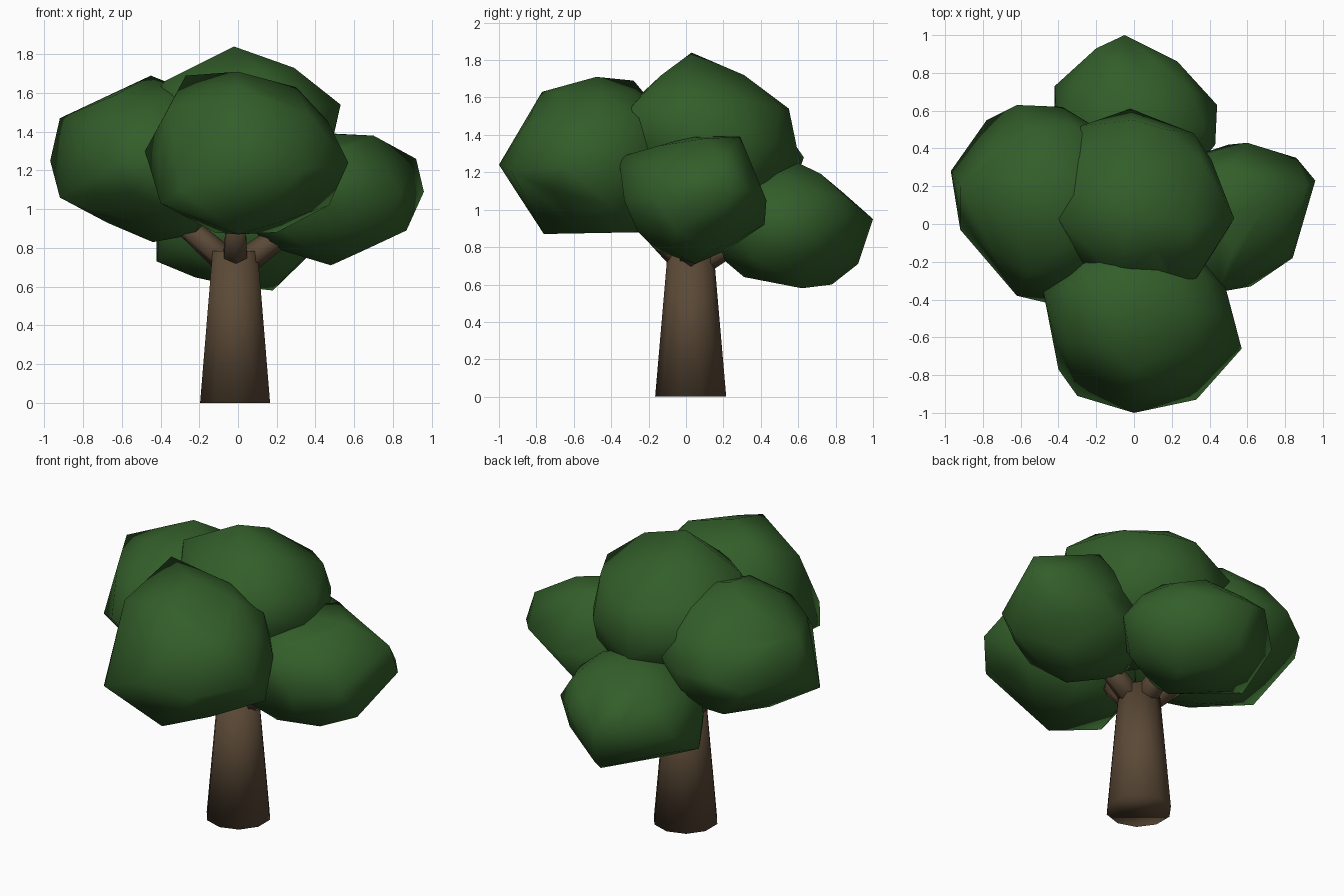
import bpy, bmesh, math
from mathutils import Vector


def material(name, rgb):
    m = bpy.data.materials.new(name)
    m.diffuse_color = (*rgb, 1)
    return m


LEAF = material("leaf green", (0.033, 0.112, 0.023))
BARK = material("bark brown", (0.103, 0.066, 0.037))


def finish(bm, name, mat, angle):
    bmesh.ops.recalc_face_normals(bm, faces=bm.faces)
    me = bpy.data.meshes.new(name)
    bm.to_mesh(me)
    bm.free()
    me.materials.append(mat)
    ob = bpy.data.objects.new(name, me)
    bpy.context.collection.objects.link(ob)
    for o in bpy.context.selected_objects:
        o.select_set(False)
    ob.select_set(True)
    bpy.context.view_layer.objects.active = ob
    bpy.ops.object.shade_smooth_by_angle(angle=math.radians(angle))
    return ob


def blob(name, centre, radii, corners):
    """Low-poly ball stretched over a few jutting corners."""
    bm = bmesh.new()
    bmesh.ops.create_icosphere(bm, subdivisions=2, radius=1)
    tips = [Vector(c) for c in corners]
    pts = [Vector(c + r * d for c, r, d in zip(centre, radii, v.co.normalized()))
           for v in bm.verts]
    bm.clear()
    for p in tips + [p for p in pts if min((p - t).length for t in tips) > 0.13]:
        bm.verts.new(p)
    bmesh.ops.convex_hull(bm, input=bm.verts)
    loose = [v for v in bm.verts if not v.link_faces]
    bmesh.ops.delete(bm, geom=loose, context='VERTS')
    return finish(bm, name, LEAF, 75)


def limb(name, start, end, r1, r2, sides):
    """Tapered round limb between two points."""
    a, b = Vector(start), Vector(end)
    bm = bmesh.new()
    bmesh.ops.create_cone(bm, cap_ends=True, segments=sides, radius1=r1, radius2=r2,
                          depth=(b - a).length)
    q = (b - a).to_track_quat('Z', 'Y')
    for v in bm.verts:
        v.co = q @ v.co + (a + b) / 2
    return finish(bm, name, BARK, 95)


# Trunk and the branches that fork into the crown
limb("trunk", (-0.015, 0.025, 0), (-0.015, 0.025, 0.785), 0.19, 0.122, 10)
for name, end in (("front_branch", (-0.01, -0.24, 0.95)),
                  ("left_branch", (-0.30, 0.08, 0.94)),
                  ("right_branch", (0.28, 0.03, 0.91)),
                  ("back_branch", (0.0, 0.32, 0.86))):
    limb(name, (-0.015, 0.025, 0.69), end, 0.075, 0.055, 6)

# Crown: five overlapping leaf clumps
blob("top_leaves", (0.04, 0.10, 1.36), (0.47, 0.47, 0.42),
     [(-0.02, 0.03, 1.84), (0.29, 0.0, 1.73), (0.0, 0.31, 1.72), (0.53, 0.03, 1.54),
      (0.0, 0.55, 1.54), (-0.02, 0.61, 1.25), (-0.38, 0.0, 1.66), (-0.45, 0.1, 1.56),
      (0.31, -0.32, 1.52), (0.41, 0.34, 1.36), (-0.46, 0.1, 1.3), (-0.28, 0.52, 1.4)])
blob("front_leaves", (0.04, -0.48, 1.28), (0.47, 0.44, 0.40),
     [(0.0, -1.0, 1.24), (0.33, -0.93, 1.2), (0.57, -0.66, 1.24), (-0.3, -0.91, 1.1),
      (-0.40, -0.77, 1.03), (0.0, -0.48, 1.71), (-0.27, -0.28, 1.69), (0.3, -0.45, 1.63),
      (0.0, -0.77, 1.63), (-0.48, -0.36, 1.3), (0.47, -0.4, 1.02), (0.0, -0.76, 0.87),
      (-0.36, -0.62, 1.52), (-0.12, -0.22, 0.88), (0.2, -0.25, 0.88), (0.2, -0.12, 1.5)])
blob("left_leaves", (-0.44, 0.12, 1.26), (0.44, 0.47, 0.39),
     [(-0.97, 0.28, 1.25), (-0.92, -0.03, 1.06), (-0.92, 0.2, 1.47), (-0.45, 0.2, 1.69),
      (-0.44, 0.1, 0.83), (-0.78, 0.55, 1.2), (-0.62, 0.63, 1.28), (-0.38, 0.62, 1.25),
      (-0.62, -0.38, 1.24), (-0.45, -0.42, 1.2), (-0.22, 0.08, 0.87),
      (-0.2, -0.22, 0.93), (-0.2, 0.35, 0.93)])
blob("right_leaves", (0.45, 0.03, 1.06), (0.43, 0.36, 0.33),
     [(0.7, 0.1, 1.38), (0.92, 0.2, 1.26), (0.96, 0.23, 1.09), (0.87, -0.05, 0.89),
      (0.48, 0.05, 0.71), (0.6, 0.43, 1.05), (0.86, 0.35, 1.1), (0.84, -0.18, 1.08),
      (0.62, -0.33, 1.05), (0.45, -0.36, 1.28), (0.5, 0.29, 1.39), (0.5, 0.42, 0.92),
      (0.15, 0.05, 0.81), (0.22, -0.25, 0.9), (0.24, 0.3, 0.84)])
blob("back_leaves", (0.0, 0.52, 0.92), (0.42, 0.40, 0.32),
     [(-0.05, 1.0, 0.95), (0.23, 0.86, 0.97), (0.44, 0.63, 0.9), (-0.2, 0.93, 1.0),
      (-0.42, 0.73, 0.9), (0.0, 0.6, 1.25), (0.0, 0.92, 0.71), (0.05, 0.78, 0.6),
      (0.18, 0.62, 0.58), (0.0, 0.31, 0.64), (-0.42, 0.47, 0.73), (0.43, 0.42, 0.95),
      (0.33, 0.36, 0.74), (0.0, 0.18, 0.75), (-0.33, 0.3, 0.8)])
